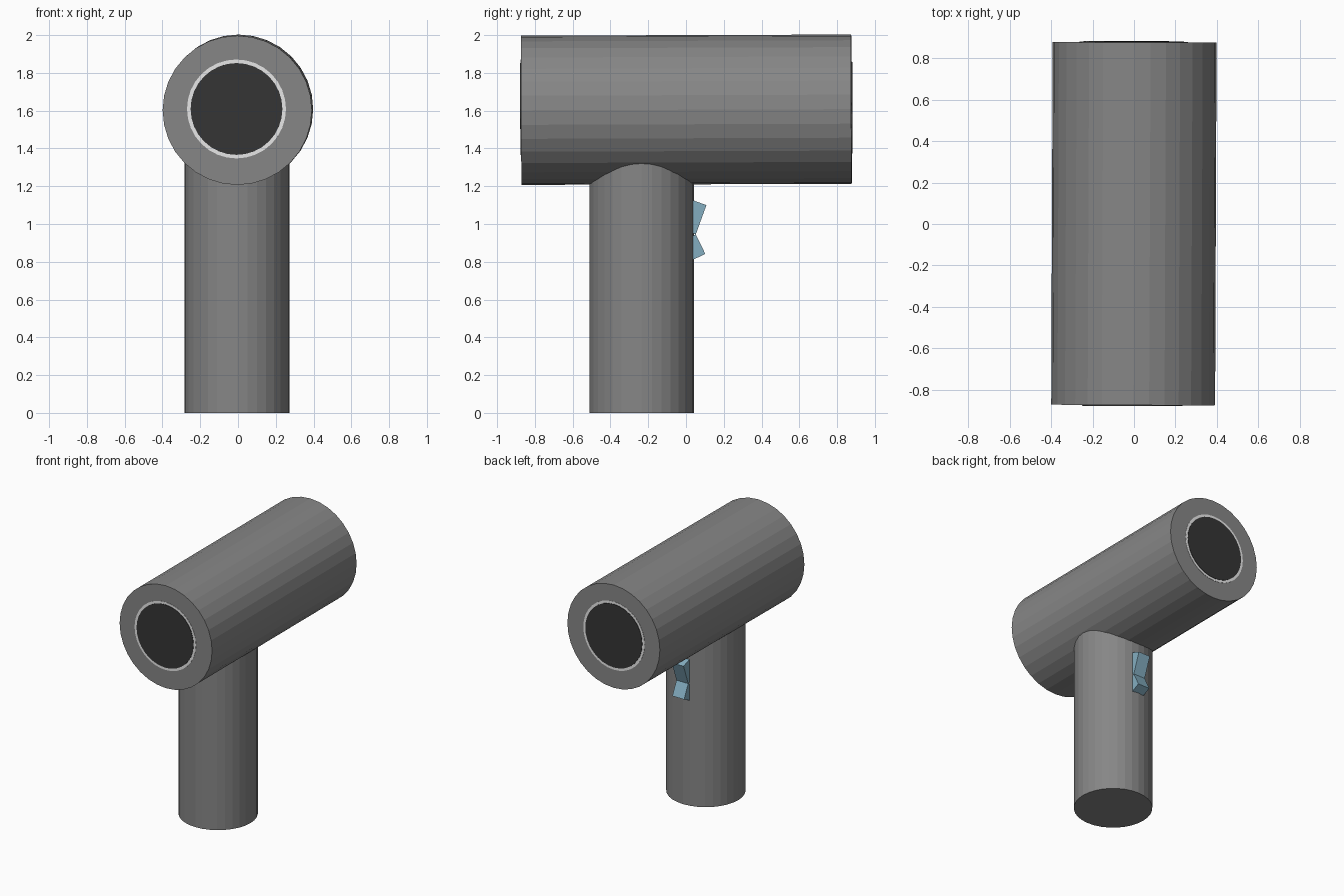
import bpy
from mathutils import Vector, Matrix

cube = bpy.data.objects.get("Cube")
if cube:
    bpy.data.objects.remove(cube, do_unlink=True)


def material(name, r, g, b):
    m = bpy.data.materials.new(name)
    m.use_nodes = True
    m.diffuse_color = (r, g, b, 1)
    m.node_tree.nodes["Principled BSDF"].inputs["Base Color"].default_value = (r, g, b, 1)
    return m


grey = material("casing grey", 0.24, 0.24, 0.24)
white = material("rim white", 0.8, 0.8, 0.8)
black = material("opening black", 0.036, 0.036, 0.036)
blue = material("switch blue", 0.23, 0.42, 0.53)


def tube(name, start, end, radius, mat, sides=32):
    """Solid flat-shaded cylinder between two points."""
    start, end = Vector(start), Vector(end)
    axis = end - start
    bpy.ops.mesh.primitive_cylinder_add(vertices=sides, radius=radius, depth=axis.length)
    ob = bpy.context.object
    ob.name = name
    ob.matrix_world = (Matrix.Translation((start + end) / 2)
                       @ axis.to_track_quat('Z', 'Y').to_matrix().to_4x4())
    ob.data.materials.append(mat)
    return ob


# Barrel, tilted very slightly, and upright handle
front = Vector((-0.004, -0.872, 1.602))
back = Vector((0.003, 0.876, 1.608))
tube("barrel", front, back, 0.395, grey)
tube("handle", (-0.005, -0.235, 0), (-0.005, -0.235, 1.5), 0.277, grey)

# Rim and dark opening on each end of the barrel
along = (back - front).normalized()
shift = Vector((-0.004, 0, 0.007))
for side, centre, out in (("front", front, -along), ("back", back, along)):
    c = centre + shift
    tube(side + "_rim", c - out * 0.004, c + out * 0.002, 0.262, white)
    tube(side + "_opening", c - out * 0.004, c + out * 0.005, 0.243, black)


# Rocker switch: two blocks whose outer faces meet in a shallow V
def rocker(name, tip, width=0.1, thick=0.09):
    valley = Vector((-0.005, 0.052, 0.945))
    tip = Vector(tip)
    up = tip - valley
    x = Vector((1, 0, 0))
    z = up.normalized()
    y = z.cross(x)
    if y.y < 0:
        x, y = -x, -y
    rot = Matrix((x, y, z)).transposed().to_4x4()
    bpy.ops.mesh.primitive_cube_add(size=1)
    ob = bpy.context.object
    ob.name = name
    ob.matrix_world = (Matrix.Translation((valley + tip) / 2 - y * thick / 2)
                       @ rot @ Matrix.Diagonal((width, thick, up.length, 1)))
    ob.data.materials.append(blue)


rocker("switch_upper", (-0.005, 0.108, 1.1))
rocker("switch_lower", (-0.005, 0.102, 0.842))
